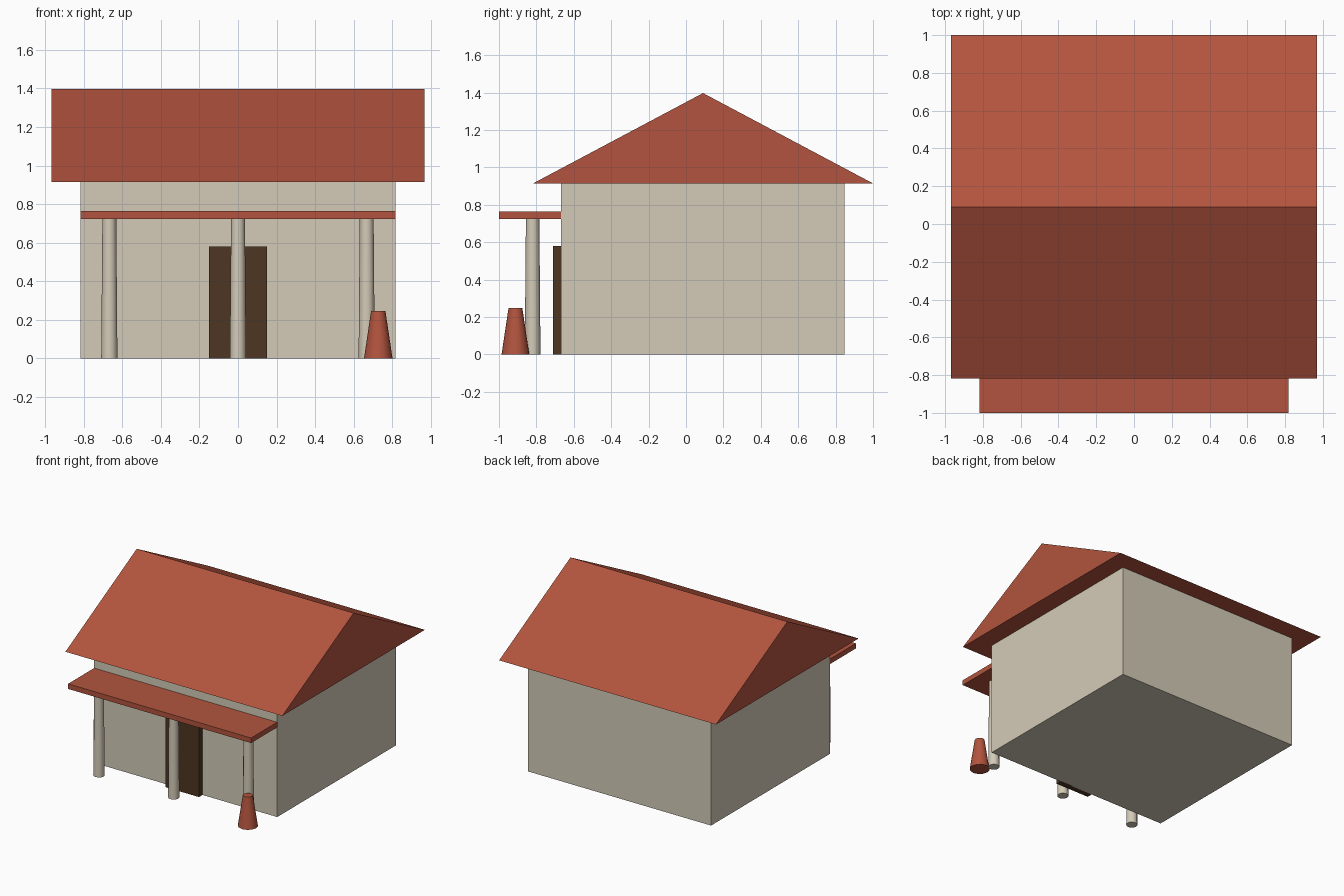
import bpy, bmesh, math

if "Cube" in bpy.data.objects:
    bpy.data.objects.remove(bpy.data.objects["Cube"])


def material(name, rgb):
    """Flat colour from sRGB 0-255 values."""
    m = bpy.data.materials.new(name)
    m.diffuse_color = [((c / 255 + 0.055) / 1.055) ** 2.4 for c in rgb] + [1]
    m.use_nodes = True
    m.node_tree.nodes["Principled BSDF"].inputs["Base Color"].default_value = m.diffuse_color
    return m


plaster = material("plaster", (212, 203, 184))
terracotta = material("terracotta", (178, 84, 62))
dark_wood = material("dark_wood", (78, 54, 34))


def finish(name, bm, mat):
    bmesh.ops.recalc_face_normals(bm, faces=bm.faces)
    mesh = bpy.data.meshes.new(name)
    bm.to_mesh(mesh)
    bm.free()
    mesh.materials.append(mat)
    obj = bpy.data.objects.new(name, mesh)
    bpy.context.collection.objects.link(obj)
    return obj


def box(name, low, high, mat):
    bm = bmesh.new()
    bmesh.ops.create_cube(bm, size=1)
    for v in bm.verts:
        v.co = [(a + b) / 2 + c * (b - a) for a, b, c in zip(low, high, v.co)]
    return finish(name, bm, mat)


def tapered(name, x, y, height, r_base, r_top, mat, sides=12):
    bm = bmesh.new()
    bmesh.ops.create_cone(bm, cap_ends=True, segments=sides,
                          radius1=r_base, radius2=r_top, depth=height)
    bmesh.ops.translate(bm, verts=bm.verts, vec=(x, y, height / 2))
    obj = finish(name, bm, mat)
    bpy.context.view_layer.objects.active = obj
    obj.select_set(True)
    bpy.ops.object.shade_smooth_by_angle(angle=math.radians(40))
    obj.select_set(False)
    return obj


# House body and door
box("walls", (-0.817, -0.667, 0), (0.817, 0.847, 0.914), plaster)
box("door", (-0.15, -0.712, 0), (0.15, -0.66, 0.58), dark_wood)

# Gable roof: triangular profile extruded along x
bm = bmesh.new()
profile = [(-0.818, 0.914), (1.0, 0.914), (0.091, 1.397)]
face = bm.faces.new([bm.verts.new((-0.968, y, z)) for y, z in profile])
ext = bmesh.ops.extrude_face_region(bm, geom=[face])["geom"]
bmesh.ops.translate(bm, vec=(1.936, 0, 0),
                    verts=[g for g in ext if isinstance(g, bmesh.types.BMVert)])
finish("roof", bm, terracotta)

# Porch: flat canopy on three columns
box("porch_canopy", (-0.817, -1.0, 0.724), (0.817, -0.66, 0.765), terracotta)
for side, x in (("left", -0.667), ("middle", 0), ("right", 0.667)):
    tapered(side + "_column", x, -0.82, 0.724, 0.042, 0.036, plaster)

# Tapered clay pot by the right column
tapered("clay_pot", 0.727, -0.912, 0.247, 0.074, 0.037, terracotta)
